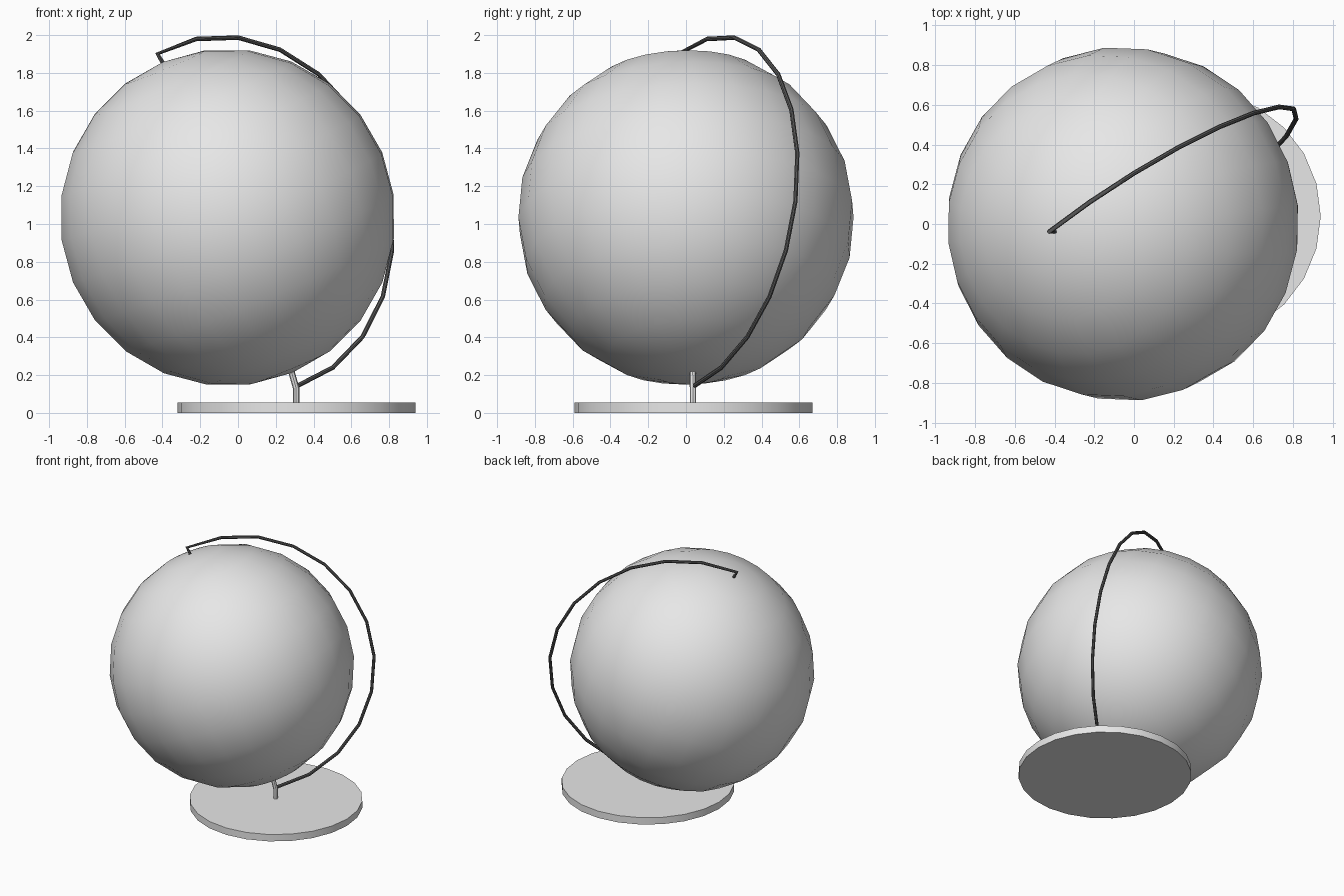
import bpy
from math import sin, cos, radians
from mathutils import Vector, Euler

cube = bpy.data.objects.get("Cube")
if cube:
    bpy.data.objects.remove(cube, do_unlink=True)


def material(name, value):
    mat = bpy.data.materials.new(name)
    mat.use_nodes = True
    color = (value, value, value, 1)
    mat.diffuse_color = color
    mat.node_tree.nodes["Principled BSDF"].inputs["Base Color"].default_value = color
    return mat


def finish(obj, name, mat, angle):
    obj.name = name
    obj.data.materials.clear()
    obj.data.materials.append(mat)
    bpy.ops.object.select_all(action="DESELECT")
    obj.select_set(True)
    bpy.context.view_layer.objects.active = obj
    if obj.type == "CURVE":
        bpy.ops.object.convert(target="MESH")
    bpy.ops.object.shade_smooth_by_angle(angle=radians(angle))


def rod(name, points, radius, mat):
    curve = bpy.data.curves.new(name, "CURVE")
    curve.dimensions = "3D"
    curve.bevel_depth = radius
    curve.bevel_resolution = 2
    curve.use_fill_caps = True
    spline = curve.splines.new("POLY")
    spline.points.add(len(points) - 1)
    for point, co in zip(spline.points, points):
        point.co = (*co, 1)
    obj = bpy.data.objects.new(name, curve)
    bpy.context.collection.objects.link(obj)
    finish(obj, name, mat, 40)


light = material("light grey", 0.8)
dark = material("dark grey", 0.1)

# Globe with a tilted spin axis
centre = Vector((-0.055, 0, 1.035))
tilt = Euler((0, radians(-22.7), radians(6)))
axis = tilt.to_matrix() @ Vector((0, 0, 1))
bpy.ops.mesh.primitive_uv_sphere_add(segments=24, ring_count=12, radius=0.892,
                                     location=centre, rotation=tilt)
finish(bpy.context.object, "globe", light, 40)

# Round base plate
bpy.ops.mesh.primitive_cylinder_add(vertices=24, radius=0.63, depth=0.055,
                                    location=(0.31, 0.04, 0.0275))
finish(bpy.context.object, "base_plate", light, 30)

# Short bent post from the base to the lower pole
foot = Vector((0.308, 0.037, 0.04))
rod("post", [foot, foot + Vector((0, 0, 0.09)), centre - axis * 0.87], 0.017, light)

# Meridian arm: an arc from pole to pole, pegged into the upper pole
side = Vector((0.795, 0.59, 0.345))
side = (side - axis * side.dot(axis)).normalized()
middle = Vector((-0.06, 0, 1.02)) + side * 0.089
arc = []
for i in range(13):
    a = radians(95.3 - 15.88 * i)
    arc.append(middle + (side * cos(a) + axis * sin(a)) * 0.959)
rod("meridian_arm", [centre + axis * 0.87] + arc, 0.012, dark)
